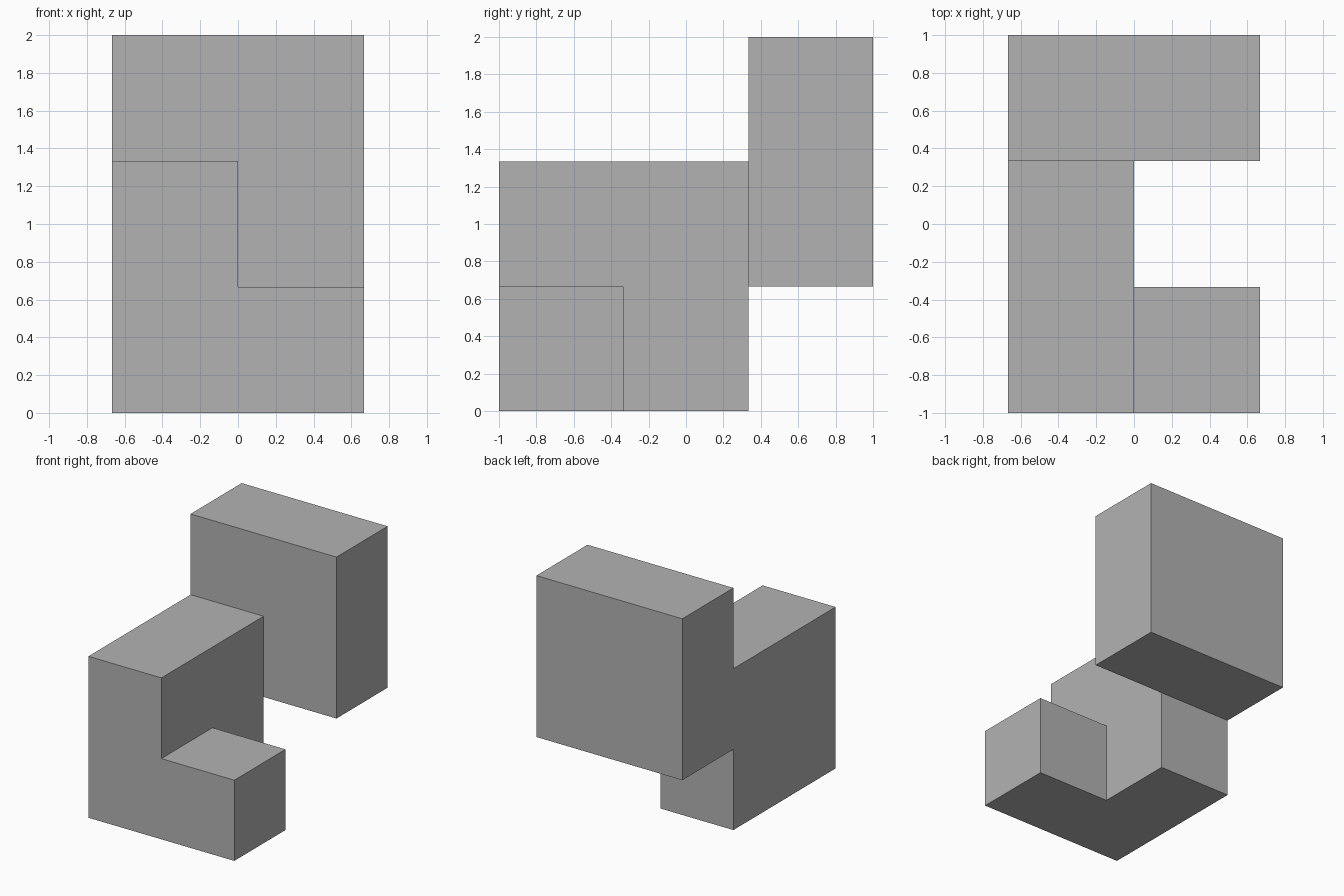
import bpy
import bmesh
from mathutils import Vector

cube = bpy.data.objects.get("Cube")
if cube:
    bpy.data.objects.remove(cube, do_unlink=True)

UNIT = 2 / 3                       # edge of one cell
ORIGIN = Vector((-UNIT, -1, 0))    # low corner of the model

grey = bpy.data.materials.new("plain grey")
grey.use_nodes = True
colour = (0.45, 0.45, 0.45, 1)
grey.diffuse_color = colour
grey.node_tree.nodes["Principled BSDF"].inputs["Base Color"].default_value = colour


def block(low, size):
    """Cells filled by a box, given in whole cells."""
    return {(low[0] + i, low[1] + j, low[2] + k)
            for i in range(size[0]) for j in range(size[1]) for k in range(size[2])}


# The three joined blocks of the solid
side_block = block((0, 0, 0), (1, 2, 2))
front_foot = block((1, 0, 0), (1, 1, 1))
back_slab = block((0, 2, 1), (2, 1, 2))
cells = side_block | front_foot | back_slab

# Outer skin only: a face wherever a filled cell meets an empty one
bm = bmesh.new()
for cell in cells:
    centre = Vector(cell) + Vector((0.5, 0.5, 0.5))
    for axis in range(3):
        for sign in (-1, 1):
            beside = list(cell)
            beside[axis] += sign
            if tuple(beside) in cells:
                continue
            normal, u = Vector(), Vector()
            normal[axis] = sign / 2
            u[(axis + 1) % 3] = 0.5
            v = normal.cross(u) * 2
            corners = (-u - v, u - v, u + v, v - u)
            bm.faces.new([bm.verts.new(ORIGIN + (centre + normal + c) * UNIT) for c in corners])

# Weld the cells and merge flat regions into single faces
bmesh.ops.remove_doubles(bm, verts=bm.verts, dist=0.001)
bmesh.ops.dissolve_limit(bm, angle_limit=0.01, verts=bm.verts, edges=bm.edges)
bmesh.ops.recalc_face_normals(bm, faces=bm.faces)

mesh = bpy.data.meshes.new("stepped_block")
bm.to_mesh(mesh)
bm.free()
mesh.materials.append(grey)
bpy.context.collection.objects.link(bpy.data.objects.new("stepped_block", mesh))
